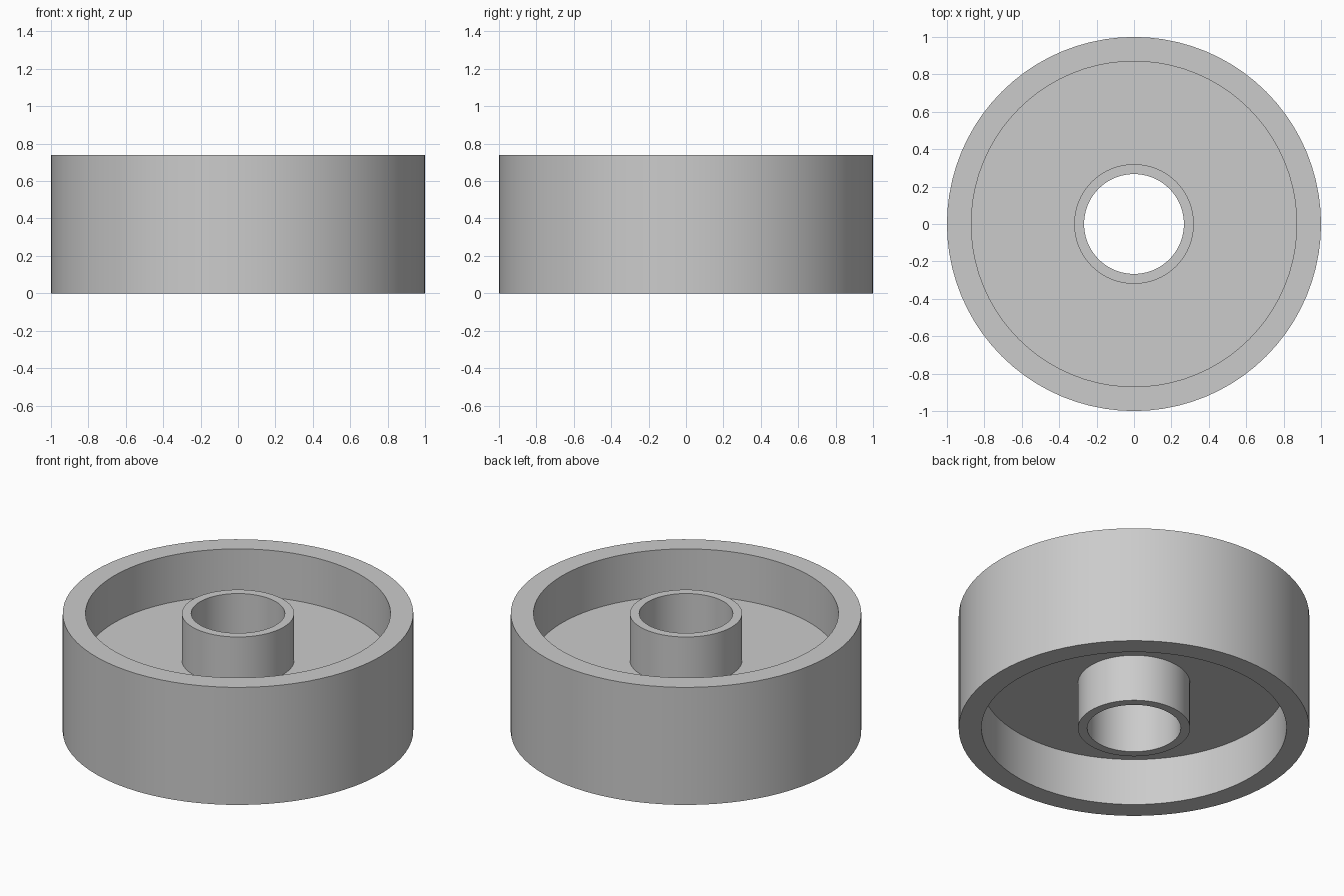
import bpy, bmesh, math

cube = bpy.data.objects.get("Cube")
if cube:
    bpy.data.objects.remove(cube, do_unlink=True)

SEGMENTS = 80
HEIGHT = 0.74
RIM_OUT, RIM_IN = 1.0, 0.87
HUB_OUT, BORE = 0.32, 0.267
WEB_LOW, WEB_HIGH = HEIGHT * 0.4, HEIGHT * 0.6

grey = bpy.data.materials.new("light grey")
grey.use_nodes = True
colour = (0.6, 0.6, 0.6, 1)
grey.diffuse_color = colour
grey.node_tree.nodes["Principled BSDF"].inputs["Base Color"].default_value = colour

# Closed cross-section: rim, web and hub in one H-shaped outline
profile = [
    (BORE, 0), (HUB_OUT, 0), (HUB_OUT, WEB_LOW), (RIM_IN, WEB_LOW),
    (RIM_IN, 0), (RIM_OUT, 0), (RIM_OUT, HEIGHT), (RIM_IN, HEIGHT),
    (RIM_IN, WEB_HIGH), (HUB_OUT, WEB_HIGH), (HUB_OUT, HEIGHT), (BORE, HEIGHT),
]

# Revolve the section around the vertical axis
bm = bmesh.new()
verts = [bm.verts.new((r, 0, z)) for r, z in profile]
edges = [bm.edges.new((v, verts[(i + 1) % len(verts)])) for i, v in enumerate(verts)]
bmesh.ops.spin(bm, geom=verts + edges, cent=(0, 0, 0), axis=(0, 0, 1),
               angle=math.tau, steps=SEGMENTS, use_merge=True)
bmesh.ops.remove_doubles(bm, verts=bm.verts, dist=0.0001)
bmesh.ops.recalc_face_normals(bm, faces=bm.faces)

mesh = bpy.data.meshes.new("wheel")
bm.to_mesh(mesh)
bm.free()
mesh.materials.append(grey)
wheel = bpy.data.objects.new("wheel", mesh)
bpy.context.collection.objects.link(wheel)

# Smooth round walls with crisp rims
bpy.ops.object.select_all(action="DESELECT")
wheel.select_set(True)
bpy.context.view_layer.objects.active = wheel
bpy.ops.object.shade_smooth_by_angle(angle=math.radians(30))
